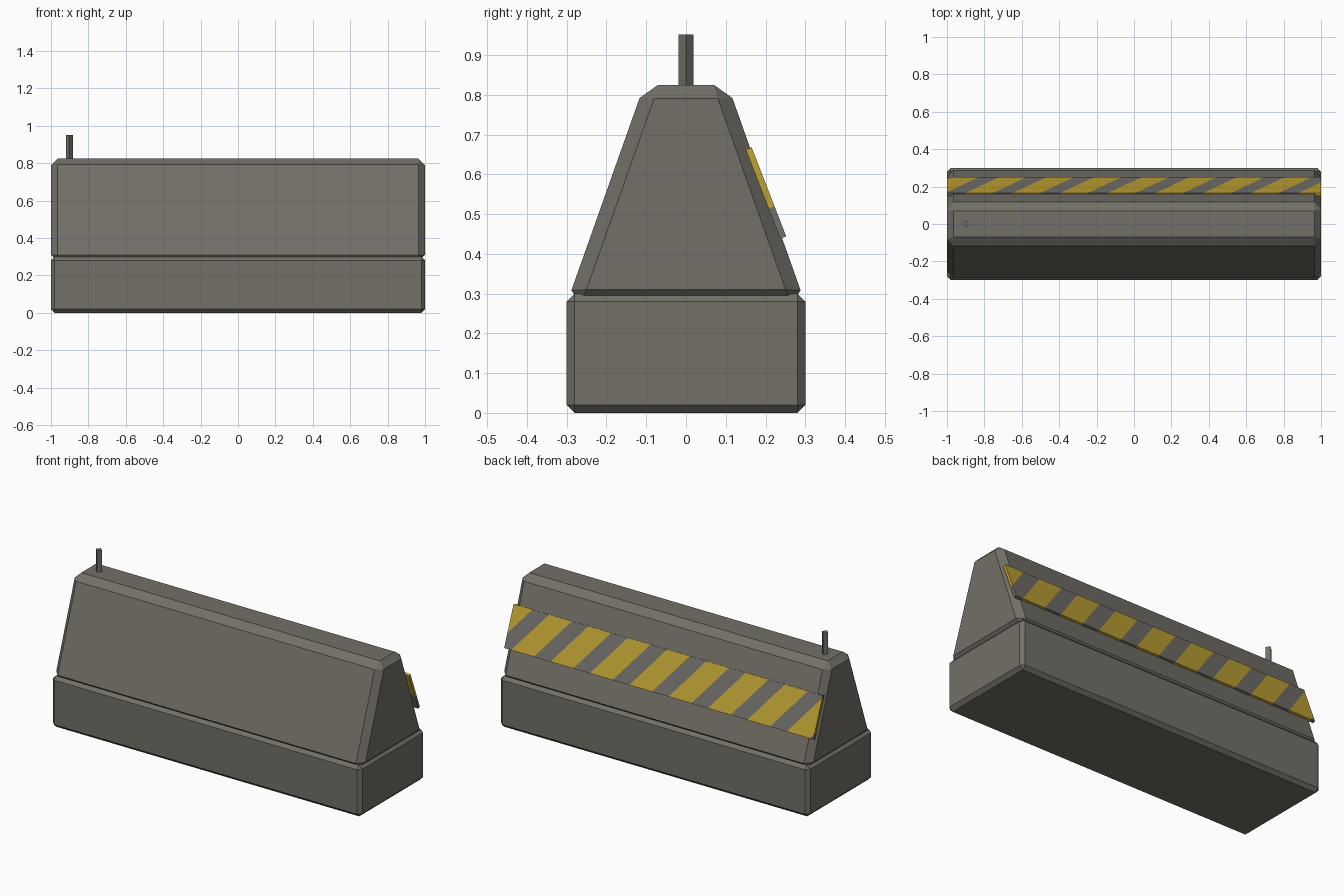
import bpy, bmesh
from mathutils import Vector

cube = bpy.data.objects.get("Cube")
if cube:
    bpy.data.objects.remove(cube, do_unlink=True)


def material(name, rgb):
    mat = bpy.data.materials.new(name)
    mat.use_nodes = True
    color = (*rgb, 1)
    mat.diffuse_color = color
    node = next(n for n in mat.node_tree.nodes if n.type == 'BSDF_PRINCIPLED')
    node.inputs["Base Color"].default_value = color
    node.inputs["Roughness"].default_value = 0.9
    return mat


concrete = material("concrete grey", (0.17, 0.16, 0.135))
dark = material("stripe grey", (0.165, 0.16, 0.145))
yellow = material("stripe yellow", (0.52, 0.36, 0.034))


def finish(bm, name, *mats):
    bmesh.ops.recalc_face_normals(bm, faces=bm.faces)
    mesh = bpy.data.meshes.new(name)
    bm.to_mesh(mesh)
    bm.free()
    for mat in mats:
        mesh.materials.append(mat)
    obj = bpy.data.objects.new(name, mesh)
    bpy.context.collection.objects.link(obj)
    return obj


def prism(profile):
    """Extrude a (y, z) outline along the full barrier length."""
    bm = bmesh.new()
    face = bm.faces.new([bm.verts.new((-1, y, z)) for y, z in profile])
    new = bmesh.ops.extrude_face_region(bm, geom=[face])["geom"]
    for v in new:
        if isinstance(v, bmesh.types.BMVert):
            v.co.x = 1
    bmesh.ops.recalc_face_normals(bm, faces=bm.faces)
    return bm


def bevelled_block(name, bottom, top, half_bottom, half_top, width):
    bm = prism([(-half_bottom, bottom), (half_bottom, bottom),
                (half_top, top), (-half_top, top)])
    bmesh.ops.bevel(bm, geom=bm.edges[:], offset=width, segments=1,
                    affect='EDGES', profile=0.5)
    return finish(bm, name, concrete)


# Concrete body: square foot and tapered wall
bevelled_block("base_block", 0, 0.3, 0.3, 0.3, 0.02)
bevelled_block("tapered_wall", 0.275, 0.825, 0.3, 0.105, 0.035)

# Warning plate, leaning slightly off the back slope
top_edge = Vector((0, 0.165, 0.668))
low_edge = Vector((0, 0.252, 0.444))
down = (low_edge - top_edge).normalized()
inward = Vector((0, down.z, -down.y)) * 0.016
bm = prism([(p.y, p.z) for p in (top_edge, low_edge,
                                 low_edge + inward, top_edge + inward)])

# Slanted stripes cut through the plate
slant, period, stripe, start = 0.77, 0.2545, 0.147, -0.904
normal = Vector((1, 0, 0)) - down * slant
for i in range(-1, 8):
    for shift in (0, stripe):
        point = top_edge + Vector((start + i * period + shift, 0, 0))
        bmesh.ops.bisect_plane(bm, geom=bm.verts[:] + bm.edges[:] + bm.faces[:],
                               dist=1e-5, plane_co=point, plane_no=normal)
for face in bm.faces:
    offset = (face.calc_center_median() - top_edge).dot(normal) - start
    face.material_index = int(offset % period < stripe)
finish(bm, "warning_plate", dark, yellow)

# Four-sided lifting pin on the top
bm = bmesh.new()
bmesh.ops.create_cone(bm, cap_ends=True, segments=4, radius1=0.019,
                      radius2=0.019, depth=0.15)
bmesh.ops.translate(bm, verts=bm.verts, vec=(-0.9, 0, 0.876))
finish(bm, "top_pin", concrete)
